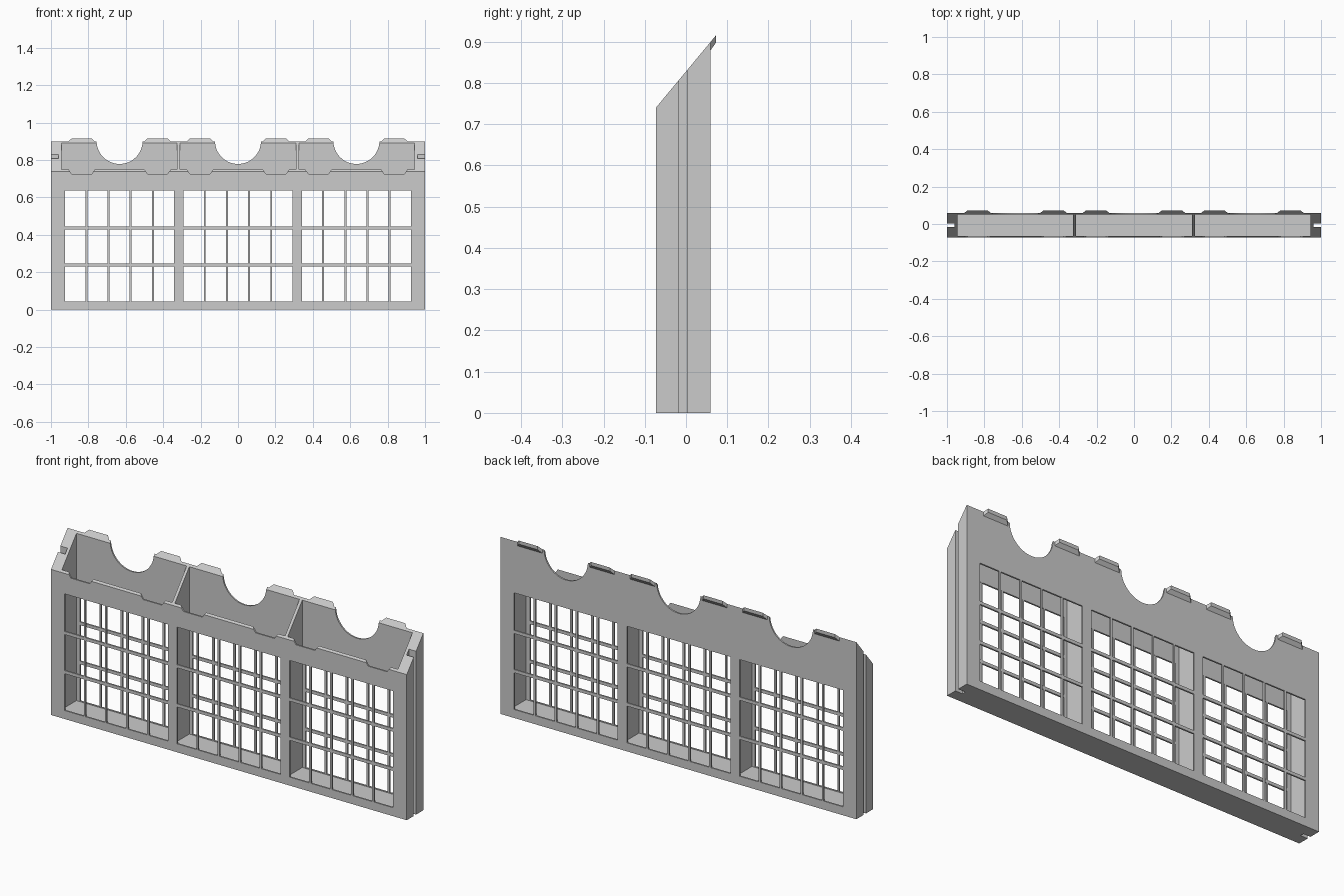
import bpy, bmesh, math
from mathutils import Matrix

if "Cube" in bpy.data.objects:
    bpy.data.objects.remove(bpy.data.objects["Cube"])

grey = bpy.data.materials.new("light_grey")
grey.diffuse_color = (0.6, 0.6, 0.6, 1)
grey.use_nodes = True
grey.node_tree.nodes["Principled BSDF"].inputs["Base Color"].default_value = grey.diffuse_color

FRONT, BACK = -0.073, 0.06          # outer wall faces
WALL = 0.008
Z_FRONT, Z_BACK, FLOOR = 0.74, 0.90, 0.04
GROUPS = (-0.633, 0, 0.633)         # centre of each compartment
TAB_X = [g + s * 0.203 for g in GROUPS for s in (-1, 1)]


def finish(name, bm):
    bmesh.ops.recalc_face_normals(bm, faces=bm.faces)
    me = bpy.data.meshes.new(name)
    bm.to_mesh(me)
    bm.free()
    me.materials.append(grey)
    ob = bpy.data.objects.new(name, me)
    bpy.context.collection.objects.link(ob)
    return ob


def loft(bm, a, b):
    """Closed solid between two matching outlines."""
    va, vb = [bm.verts.new(p) for p in a], [bm.verts.new(p) for p in b]
    bm.faces.new(va)
    bm.faces.new(vb)
    n = len(va)
    for i in range(n):
        bm.faces.new((va[i], va[(i + 1) % n], vb[(i + 1) % n], vb[i]))


def box(bm, x0, x1, y0, y1, z0, z1):
    loft(bm, [(x0, y0, z0), (x1, y0, z0), (x1, y1, z0), (x0, y1, z0)],
         [(x0, y0, z1), (x1, y0, z1), (x1, y1, z1), (x0, y1, z1)])


# Outer body with sloping top
bm = bmesh.new()
side = [(FRONT, 0), (BACK, 0), (BACK, Z_BACK), (FRONT, Z_FRONT)]
loft(bm, [(-1, y, z) for y, z in side], [(1, y, z) for y, z in side])
body = finish("rack_body", bm)


def cut(bm):
    cutter = finish("cutter", bm)
    cutter.hide_render = True
    mod = body.modifiers.new("cut", 'BOOLEAN')
    mod.operation, mod.solver, mod.object = 'DIFFERENCE', 'EXACT', cutter
    bpy.context.view_layer.objects.active = body
    bpy.ops.object.modifier_apply(modifier=mod.name)
    bpy.data.objects.remove(cutter)


# Three open compartments
bm = bmesh.new()
for x0, x1 in ((-0.945, -0.325), (-0.31, 0.31), (0.325, 0.945)):
    box(bm, x0, x1, FRONT + WALL, BACK - WALL, FLOOR, 1.1)
cut(bm)

# Lattice windows through front and back
bm = bmesh.new()
for g in GROUPS:
    for c in range(5):
        x = g - 0.291 + c * 0.1184
        for z0, z1 in ((0.043, 0.23), (0.246, 0.429), (0.445, 0.636)):
            box(bm, x, x + 0.1084, -0.2, 0.2, z0, z1)
cut(bm)

# Vertical joining grooves on both ends
bm = bmesh.new()
for s in (-1, 1):
    box(bm, min(s * 0.96, s * 1.1), max(s * 0.96, s * 1.1), -0.017, 0.002, -0.1, 1.1)
cut(bm)

# Round finger cut-outs in the back wall
bm = bmesh.new()
for g in GROUPS:
    bmesh.ops.create_cone(bm, cap_ends=True, segments=64, radius1=0.123, radius2=0.123, depth=0.08,
                          matrix=Matrix.Translation((g, 0.07, 0.902)) @ Matrix.Rotation(math.pi / 2, 4, 'X'))
cut(bm)

# Tab recesses in the front wall's upper edge
bm = bmesh.new()
for x in TAB_X:
    outline = [(-0.053, 0.725), (0.053, 0.725), (0.075, 0.757), (-0.075, 0.757)]
    loft(bm, [(x + u, -0.1, z) for u, z in outline], [(x + u, -0.06, z) for u, z in outline])
cut(bm)

# Tapered tabs along the back wall's upper edge
bm = bmesh.new()
for x in TAB_X:
    loft(bm, [(x - 0.07, BACK, 0.88), (x + 0.07, BACK, 0.88), (x + 0.07, BACK, 0.9), (x - 0.07, BACK, 0.9)],
         [(x - 0.053, 0.073, 0.898), (x + 0.053, 0.073, 0.898), (x + 0.053, 0.073, 0.916), (x - 0.053, 0.073, 0.916)])
finish("back_tabs", bm)
